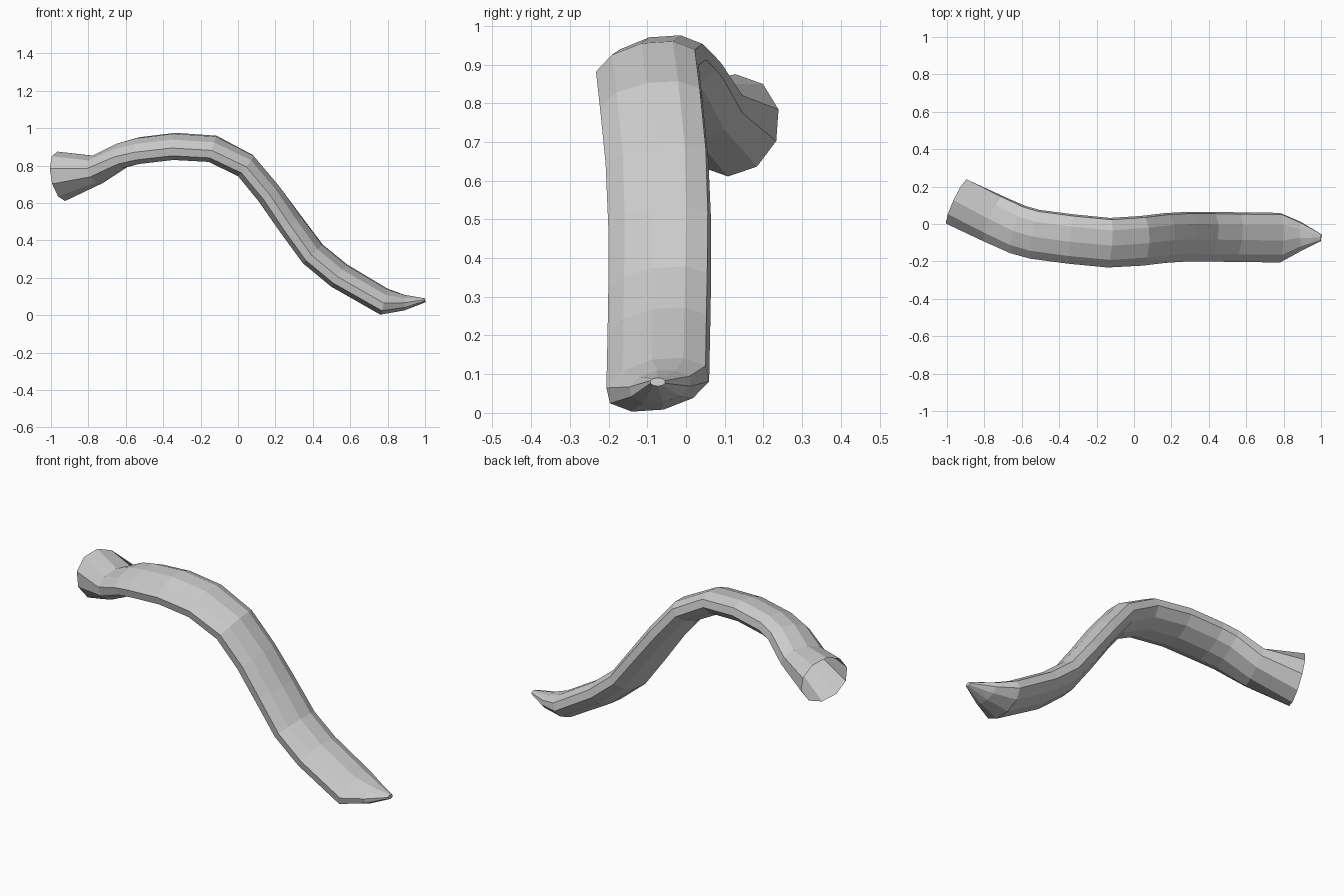
import bpy, bmesh, math
from mathutils import Vector

if "Cube" in bpy.data.objects:
    bpy.data.objects.remove(bpy.data.objects["Cube"])

SIDES = 10
# rings along the path: centre x, y, z, half width, half thickness, roll (degrees)
RINGS = [
    (-0.945, 0.118, 0.743, 0.137, 0.134, 0),
    (-0.75, 0.027, 0.78, 0.136, 0.078, 8),
    (-0.62, -0.03, 0.855, 0.138, 0.069, 13),
    (-0.53, -0.055, 0.88, 0.138, 0.069, 13),
    (-0.34, -0.08, 0.903, 0.138, 0.069, 13),
    (-0.135, -0.10, 0.89, 0.138, 0.069, 13),
    (0.04, -0.09, 0.80, 0.138, 0.069, 13),
    (0.165, -0.075, 0.65, 0.138, 0.069, 13),
    (0.28, -0.068, 0.49, 0.138, 0.069, 13),
    (0.40, -0.068, 0.328, 0.138, 0.069, 13),
    (0.54, -0.07, 0.213, 0.138, 0.069, 13),
    (0.78, -0.073, 0.073, 0.138, 0.069, 13),
    (0.89, -0.067, 0.068, 0.082, 0.042, 10),
    (1.0, -0.073, 0.08, 0.02, 0.011, 0),
]

bm = bmesh.new()
centres = [Vector(r[:3]) for r in RINGS]
loops = []
for i, (c, r) in enumerate(zip(centres, RINGS)):
    # tangent is the average of the neighbouring segments
    t = Vector()
    if i > 0:
        t += (c - centres[i - 1]).normalized()
    if i < len(RINGS) - 1:
        t += (centres[i + 1] - c).normalized()
    t.normalize()
    side = t.cross(Vector((0, 0, 1))).normalized()
    up = side.cross(t)
    roll = math.radians(r[5])
    wide = side * math.cos(roll) - up * math.sin(roll)
    thin = up * math.cos(roll) + side * math.sin(roll)
    ring = []
    for k in range(SIDES):
        a = 2 * math.pi * (k + 0.5) / SIDES
        ring.append(bm.verts.new(c + wide * r[3] * math.cos(a) + thin * r[4] * math.sin(a)))
    loops.append(ring)

# skin the rings; the flared end stays open, the tip is closed
for lo, hi in zip(loops, loops[1:]):
    for k in range(SIDES):
        n = (k + 1) % SIDES
        bm.faces.new((lo[k], lo[n], hi[n], hi[k]))
bm.faces.new(loops[-1])
bmesh.ops.recalc_face_normals(bm, faces=bm.faces)

mesh = bpy.data.meshes.new("curved_tube")
bm.to_mesh(mesh)
bm.free()
obj = bpy.data.objects.new("curved_tube", mesh)
bpy.context.collection.objects.link(obj)
